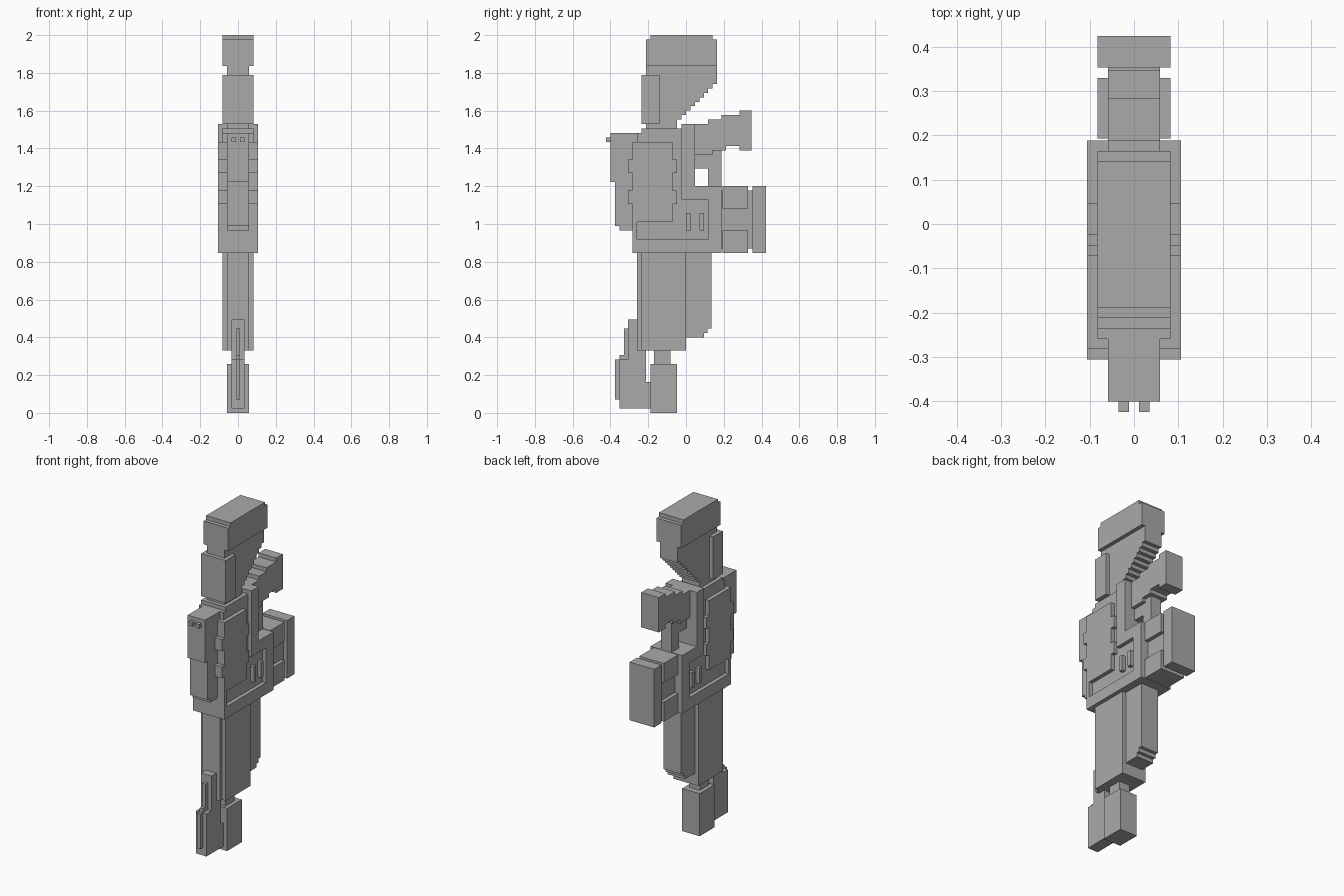
import bpy
import bmesh

default_cube = bpy.data.objects.get("Cube")
if default_cube:
    bpy.data.objects.remove(default_cube, do_unlink=True)

UNIT = 2 / 85  # one block of the building grid

# Widths across x, measured in blocks
FULL, WIDE, MEDIUM, NARROW, THIN = 9, 7, 5, 3, 1

grey = bpy.data.materials.new("plain grey")
grey.use_nodes = True
grey_colour = (0.4, 0.4, 0.4, 1)
grey.diffuse_color = grey_colour
grey.node_tree.nodes["Principled BSDF"].inputs["Base Color"].default_value = grey_colour


def extrude_profile(name, width, profile, centre=0):
    """Extrude a side profile of (y, z) block corners symmetrically across x."""
    bm = bmesh.new()
    left_edge = (centre - width / 2) * UNIT
    corners = [bm.verts.new((left_edge, y * UNIT, z * UNIT)) for y, z in profile]
    face = bm.faces.new(corners)
    extruded = bmesh.ops.extrude_face_region(bm, geom=[face])
    moved = [item for item in extruded["geom"] if isinstance(item, bmesh.types.BMVert)]
    bmesh.ops.translate(bm, verts=moved, vec=(width * UNIT, 0, 0))
    bmesh.ops.recalc_face_normals(bm, faces=bm.faces)
    mesh = bpy.data.meshes.new(name)
    bm.to_mesh(mesh)
    bm.free()
    mesh.materials.append(grey)
    part = bpy.data.objects.new(name, mesh)
    bpy.context.scene.collection.objects.link(part)
    return part


def block(name, width, front, back, bottom, top, centre=0):
    """Make a plain box from its side rectangle."""
    rectangle = [(front, bottom), (back, bottom), (back, top), (front, top)]
    return extrude_profile(name, width, rectangle, centre)


def staircase(start_y, start_z, steps, dy, dz):
    """Return the corners of a run of equal steps."""
    corners = []
    for step in range(steps):
        y, z = start_y + step * dy, start_z + step * dz
        corners += [(y, z), (y + dy, z)]
    return corners


# Head: stepped wedge, face plate and cap
wedge = [(-9, 80), (7, 80)] + staircase(7, 74, 9, -1, -1) + [(-2, 63), (-9, 63)]
extrude_profile("head_wedge", MEDIUM, wedge)
block("face_plate", WIDE, -10, -6, 65, 76)
extrude_profile("head_cap", WIDE, [
    (-9, 78), (7, 78), (7, 84), (6, 84), (6, 85), (-8, 85), (-8, 84), (-9, 84)])

# Body: recessed core inside a raised frame
extrude_profile("body_core", WIDE, [
    (-11, 38), (6, 38), (6, 49), (0, 49), (0, 64), (-10, 64), (-10, 63), (-11, 63)])
extrude_profile("body_frame", FULL, [
    (-12, 36), (8, 36), (8, 51), (2, 51), (2, 65), (-1, 65),
    (-1, 48), (5, 48), (5, 39), (-11, 39), (-11, 43), (-12, 43)])

# Side panel with two pairs of tabs
front_tabs = [(-12, 43), (-12, 47), (-13, 47), (-13, 50), (-12, 50),
              (-12, 54), (-13, 54), (-13, 57), (-12, 57), (-12, 61)]
back_tabs = [(-15 - y, z) for y, z in reversed(front_tabs)]
extrude_profile("side_panel", FULL, front_tabs + back_tabs)

# Raised side buttons
for label, front in (("front", 0), ("back", 3)):
    block(label + "_side_button", FULL, front, front + 1, 41, 45)

# Chest block with two small studs
extrude_profile("chest_block", MEDIUM, [
    (-10, 41), (-15, 41), (-15, 42), (-16, 42), (-16, 52), (-17, 52), (-17, 63), (-10, 63)])
for side, centre in (("left", 1), ("right", -1)):
    block(side + "_chest_stud", THIN, -18, -17, 61, 62, centre)

# Upper rear arm and its support
extrude_profile("rear_arm", MEDIUM, [
    (1, 58), (6, 58), (6, 59), (9, 59), (9, 60), (12, 60), (12, 59), (14.7, 59),
    (14.7, 68), (12, 68), (12, 67), (8, 67), (8, 66), (5, 66), (5, 65), (1, 65)])
extrude_profile("arm_support", NARROW, [
    (5, 50), (8, 50), (8, 59), (1, 59), (1, 55), (5, 55)])

# Rear pack with a large end plate
block("pack_core", MEDIUM, 7, 16, 37, 50)
for label, bottom in (("lower", 36), ("upper", 46)):
    block(label + "_pack_block", WIDE, 8.2, 14, bottom, bottom + 5)
block("pack_end_plate", WIDE, 15, 18, 36, 51)

# Leg with front strip and stepped calf
block("leg", WIDE, -10, 0, 14, 37)
block("leg_front_strip", MEDIUM, -11, -9, 14, 37)
calf = [(-1, 37), (-1, 17)] + [(4, 17), (4, 18), (4.8, 18), (4.8, 19), (5.7, 19), (5.7, 37)]
extrude_profile("calf", MEDIUM, calf)

# Foot with ankle, toe guard and thin ridge
block("ankle", NARROW, -7.2, -3.5, 10, 15)
block("foot", MEDIUM, -8, -2, 0, 11)
extrude_profile("toe_guard", NARROW, [
    (-15, 1), (-7, 1), (-7, 7), (-9, 7), (-9, 15), (-11, 15),
    (-11, 21), (-13, 21), (-13, 12), (-15, 12)])
extrude_profile("toe_ridge", THIN, [
    (-12, 3), (-16, 3), (-16, 12), (-15, 12), (-15, 13), (-14, 13), (-14, 19), (-12, 19)])
